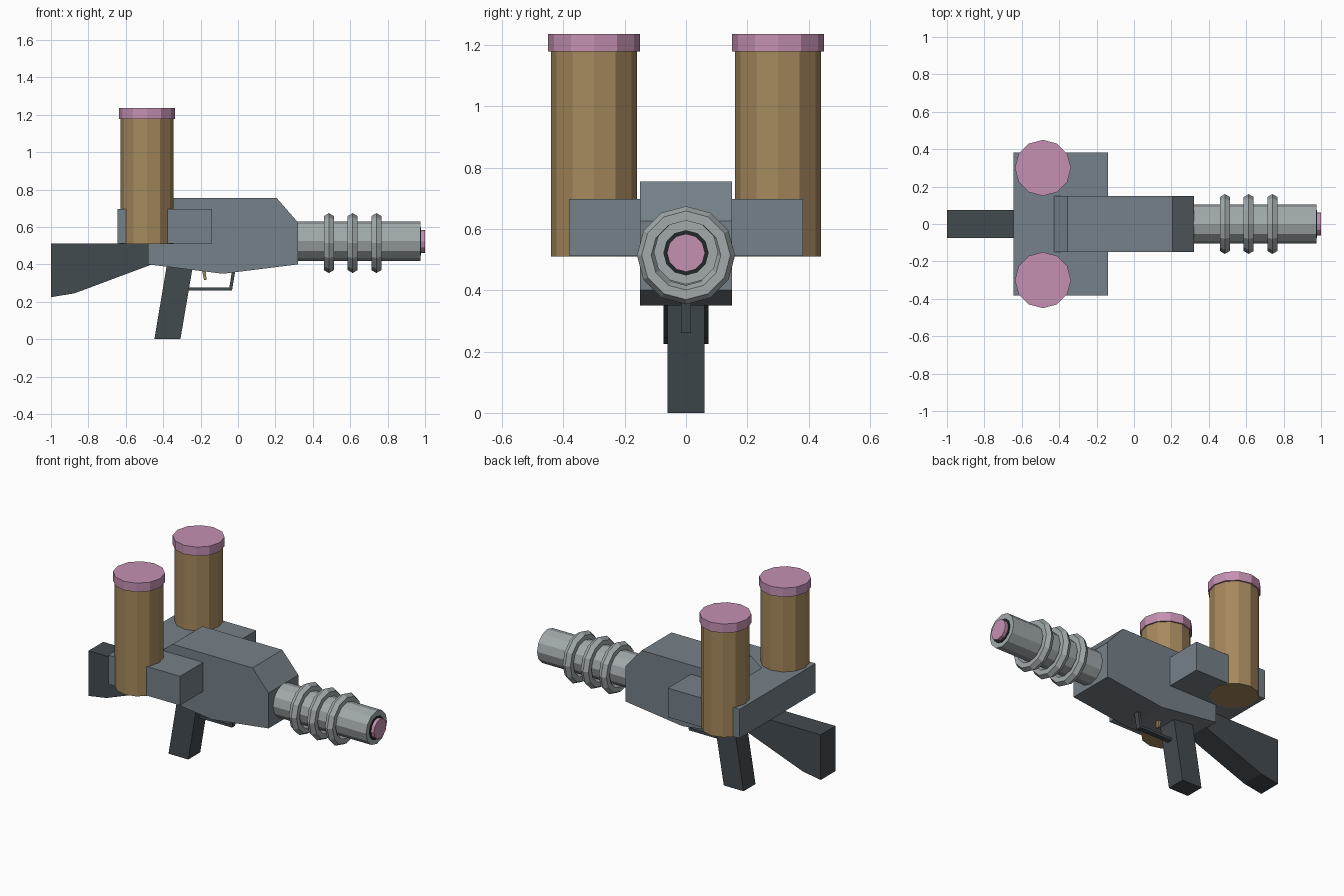
import bpy, bmesh
from math import pi

if "Cube" in bpy.data.objects:
    bpy.data.objects.remove(bpy.data.objects["Cube"])


def material(name, rgb):
    m = bpy.data.materials.new(name)
    m.diffuse_color = (*rgb, 1)
    m.use_nodes = True
    m.node_tree.nodes["Principled BSDF"].inputs["Base Color"].default_value = m.diffuse_color
    return m


STEEL = material("steel_blue", (0.18, 0.22, 0.25))
DARK = material("dark_grip", (0.055, 0.07, 0.08))
METAL = material("bare_metal", (0.36, 0.40, 0.41))
BROWN = material("brown_tank", (0.38, 0.25, 0.11))
PINK = material("pink_cap", (0.55, 0.28, 0.44))
BLACK = material("bore_black", (0.015, 0.02, 0.022))


def extrude(name, profile, half_width, mat):
    """Side profile (x, z) extruded symmetrically across y."""
    bm = bmesh.new()
    face = bm.faces.new([bm.verts.new((x, -half_width, z)) for x, z in profile])
    out = bmesh.ops.extrude_face_region(bm, geom=[face])
    verts = [v for v in out["geom"] if isinstance(v, bmesh.types.BMVert)]
    bmesh.ops.translate(bm, verts=verts, vec=(0, 2 * half_width, 0))
    bmesh.ops.recalc_face_normals(bm, faces=bm.faces)
    me = bpy.data.meshes.new(name)
    bm.to_mesh(me)
    bm.free()
    me.materials.append(mat)
    ob = bpy.data.objects.new(name, me)
    bpy.context.collection.objects.link(ob)
    return ob


def finish(name, mat):
    ob = bpy.context.object
    ob.name = name
    ob.data.materials.append(mat)
    return ob


def upright(name, x, y, z0, z1, r, mat):
    bpy.ops.mesh.primitive_cylinder_add(vertices=12, radius=r, depth=z1 - z0,
                                        location=(x, y, (z0 + z1) / 2))
    return finish(name, mat)


def along_x(name, x0, x1, z, r, mat):
    bpy.ops.mesh.primitive_cylinder_add(vertices=12, radius=r, depth=x1 - x0,
                                        location=((x0 + x1) / 2, 0, z),
                                        rotation=(0, pi / 2, 0))
    return finish(name, mat)


# Receiver body and the cross block carrying the tanks
extrude("body", [(-0.48, 0.40), (-0.08, 0.35), (0.32, 0.40), (0.32, 0.625),
                 (0.207, 0.755), (-0.355, 0.755), (-0.48, 0.655)], 0.15, STEEL)
extrude("tank_mount", [(-0.645, 0.512), (-0.14, 0.512),
                       (-0.14, 0.697), (-0.645, 0.697)], 0.382, STEEL)

# Stock and pistol grip
extrude("stock", [(-1.0, 0.225), (-0.875, 0.245), (-0.46, 0.40),
                  (-0.46, 0.512), (-1.0, 0.512)], 0.074, DARK)
extrude("grip", [(-0.447, 0), (-0.308, 0), (-0.24, 0.40), (-0.38, 0.40)],
        0.06, DARK)

# Trigger guard and trigger
extrude("trigger_guard", [(-0.27, 0.26), (-0.032, 0.26), (-0.014, 0.37),
                          (-0.032, 0.37), (-0.046, 0.276), (-0.27, 0.276)],
        0.016, DARK)
extrude("trigger", [(-0.182, 0.318), (-0.168, 0.315), (-0.174, 0.375),
                    (-0.194, 0.375)], 0.01, BROWN)

# Twin tanks with caps
for side, y in (("right", -0.3), ("left", 0.3)):
    upright(f"tank_{side}", -0.487, y, 0.51, 1.18, 0.141, BROWN)
    upright(f"tank_cap_{side}", -0.487, y, 1.178, 1.235, 0.15, PINK)

# Barrel, bore rim and glowing tip
along_x("barrel", 0.28, 0.975, 0.524, 0.105, METAL)
along_x("bore_rim", 0.9, 0.979, 0.522, 0.074, BLACK)
along_x("muzzle_tip", 0.9, 1.0, 0.522, 0.062, PINK)

# Cooling rings around the barrel
for i, x in enumerate((0.486, 0.613, 0.74)):
    bpy.ops.mesh.primitive_torus_add(major_segments=12, minor_segments=6,
                                     major_radius=0.129, minor_radius=0.031,
                                     location=(x, 0, 0.514),
                                     rotation=(0, pi / 2, 0))
    finish(f"cooling_ring_{i + 1}", METAL)
